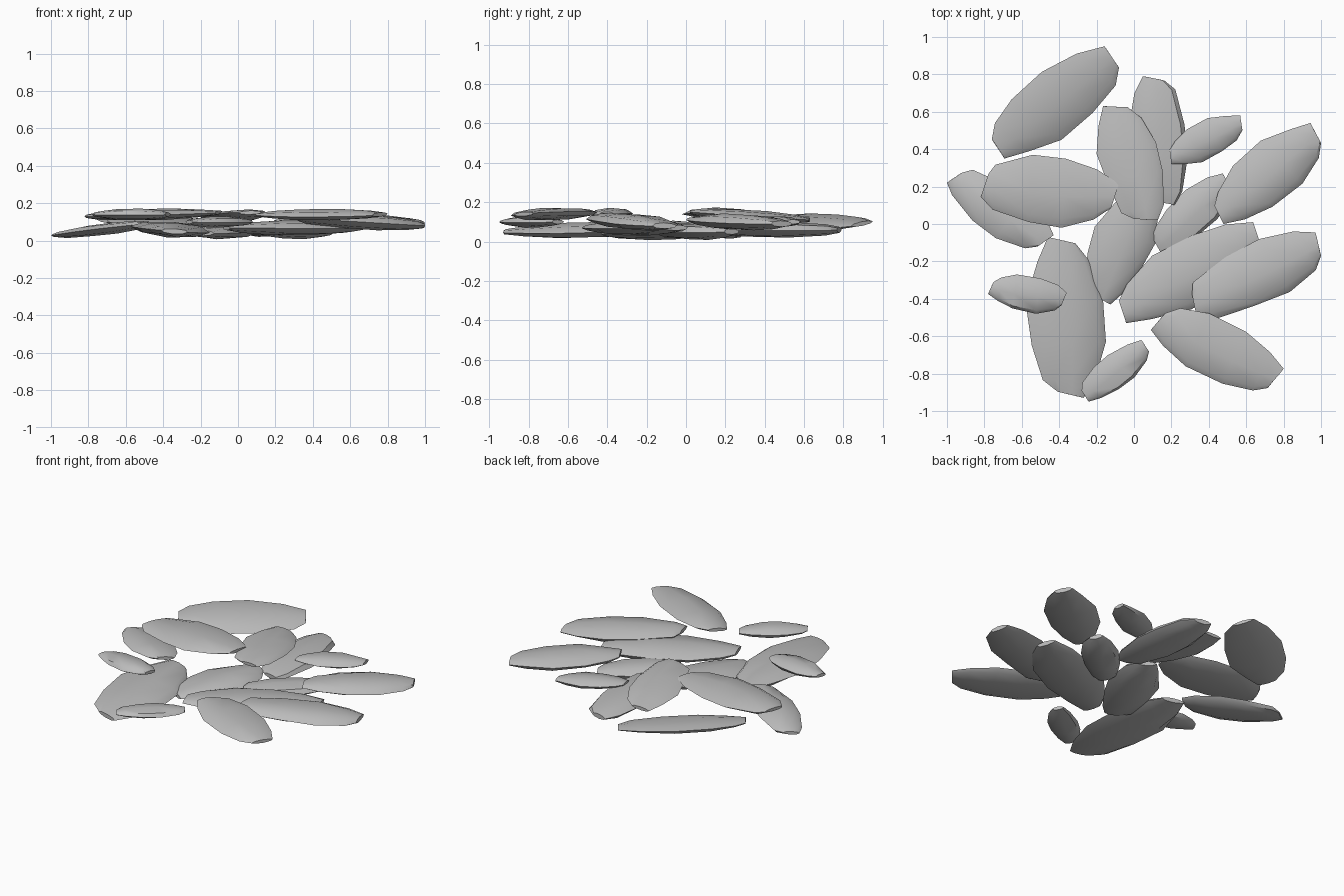
import bpy
import bmesh
import random
from math import sin, cos, pi, radians
from mathutils import Vector

if "Cube" in bpy.data.objects:
    bpy.data.objects.remove(bpy.data.objects["Cube"], do_unlink=True)

random.seed(4)
SIDES = 8
# Position along the pebble and girth there
PROFILE = [(-1, .36), (-.8, .68), (-.3, .97), (.25, 1), (.75, .72), (1, .38)]

grey = bpy.data.materials.new("stone grey")
grey.use_nodes = True
colour = (.5, .5, .5, 1)
grey.diffuse_color = colour
shader = grey.node_tree.nodes["Principled BSDF"]
shader.inputs["Base Color"].default_value = colour
shader.inputs["Roughness"].default_value = .9


def fit(verts, axis, low, high):
    """Stretch the vertices along one axis to fill a given span."""
    values = [v.co[axis] for v in verts]
    start, size = min(values), max(values) - min(values)
    for v in verts:
        v.co[axis] = low + (v.co[axis] - start) / size * (high - low)


def pebble(name, left, right, front, back, angle, height, thick, rise, roll):
    """Long blunt pebble; extents, height and tilts are in hundredths."""
    bm = bmesh.new()
    turn = radians(angle)
    rings = []
    for along, girth in PROFILE:
        ring = []
        shift = random.uniform(-.06, .06)
        for i in range(SIDES):
            a = 2 * pi * (i + .15) / SIDES
            g = girth * random.uniform(.92, 1.06)
            u = along + (shift if abs(along) < 1 else .05 * cos(a))
            across, up = g * cos(a), g * sin(a)
            z = height + thick * up + rise * u + roll * across
            x = u * cos(turn) - .46 * across * sin(turn)
            y = u * sin(turn) + .46 * across * cos(turn)
            ring.append(bm.verts.new(Vector((x, y, max(z, 0) / 100))))
        rings.append(ring)
    # Skin the rings and close both blunt ends
    for a, b in zip(rings, rings[1:]):
        for i in range(SIDES):
            j = (i + 1) % SIDES
            bm.faces.new((a[i], a[j], b[j], b[i]))
    bm.faces.new(rings[0])
    bm.faces.new(rings[-1])
    fit(bm.verts, 0, left / 100, right / 100)
    fit(bm.verts, 1, front / 100, back / 100)
    bmesh.ops.recalc_face_normals(bm, faces=bm.faces)
    mesh = bpy.data.meshes.new(name)
    bm.to_mesh(mesh)
    bm.free()
    mesh.materials.append(grey)
    obj = bpy.data.objects.new(name, mesh)
    bpy.context.collection.objects.link(obj)
    bpy.ops.object.select_all(action="DESELECT")
    obj.select_set(True)
    bpy.context.view_layer.objects.active = obj
    bpy.ops.object.shade_smooth_by_angle(angle=radians(40))


# Lower layer
pebble("outer_left_pebble", -100, -43, -13, 29, -37, 6, 3, 3, 0)
pebble("front_left_pebble", -58, -15, -93, -7, 93, 6, 4, 1, 1)
pebble("middle_pebble", -27, 13, -43, 20, 72, 5, 4, 1, 0)
pebble("rear_pebble", -3, 29, 10, 79, 95, 6, 4, 0, 0)
pebble("buried_pebble", 10, 52, -16, 27, 45, 5, 4, 0, 0)
pebble("centre_right_pebble", -8, 68, -53, 1, 33, 7, 4, 0, 0)

# Middle layer
pebble("rear_left_pebble", -76, -8, 35, 95, 45, 10, 3, -1, 3)
pebble("rear_right_pebble", 43, 100, 0, 54, 42, 10, 4, -1, 0)
pebble("right_pebble", 31, 100, -51, -4, 28, 10, 4, -2, 0)
pebble("small_rear_pebble", 19, 58, 32, 58, 25, 10, 3, 0, 0)
pebble("small_front_pebble", -28, 8, -95, -62, 45, 10, 3, 0, 0)

# Upper layer
pebble("left_pebble", -82, -8, -2, 37, -4, 14, 3, 1, 0)
pebble("top_pebble", -20, 16, 2, 63, 103, 13, 3, -2, 0)
pebble("front_right_pebble", 9, 80, -89, -45, -25, 14, 3, 0, 1)
pebble("small_left_pebble", -78, -36, -48, -27, -8, 14, 3, 0, 0)
